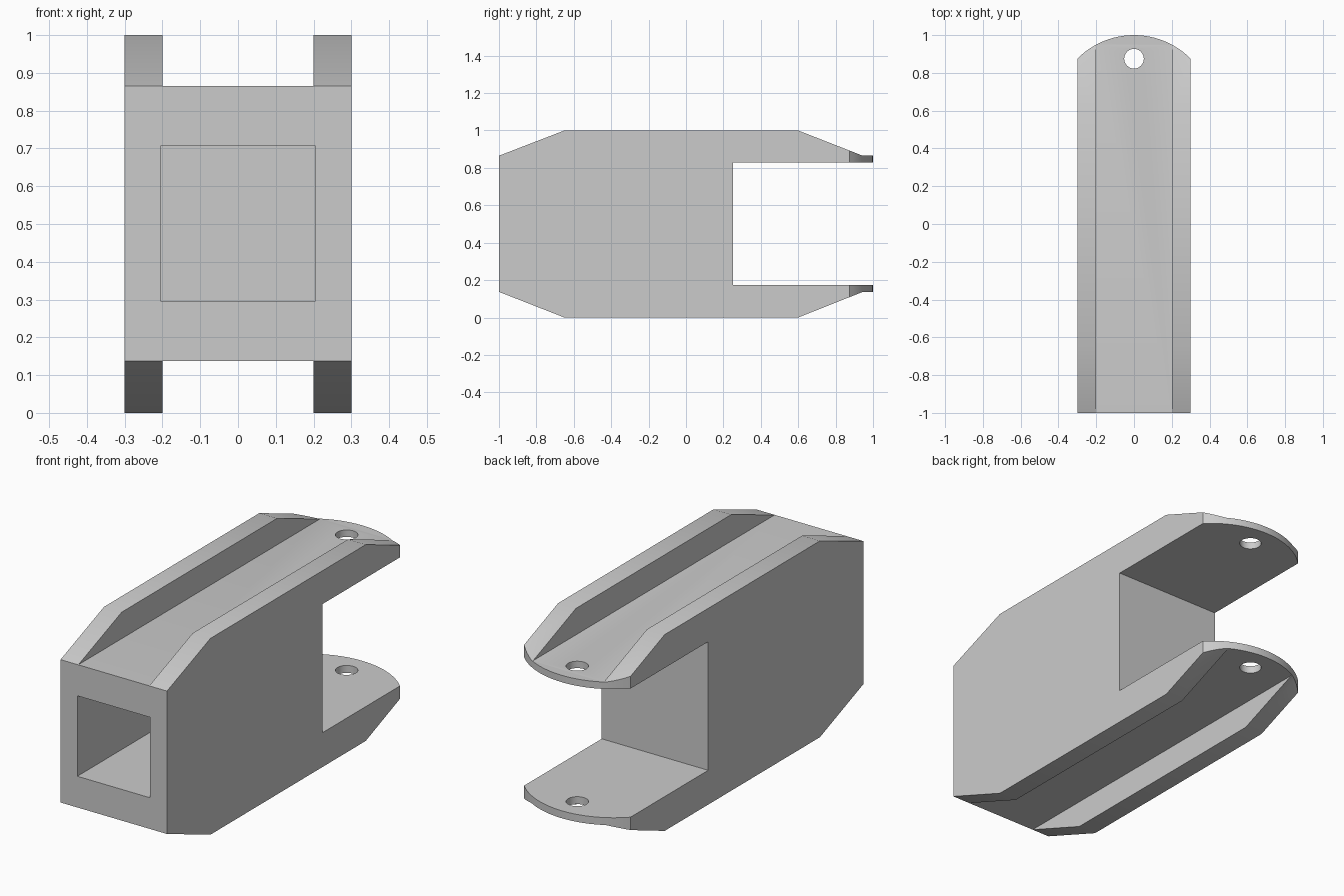
import bpy
import bmesh
import math
from mathutils import Vector

cube = bpy.data.objects.get("Cube")
if cube:
    bpy.data.objects.remove(cube, do_unlink=True)

HALF_WIDTH = 0.3
DECK_TOP, DECK_BOTTOM = 0.865, 0.137
HOLE_Y = 0.875

grey = bpy.data.materials.new("light_grey")
grey.use_nodes = True
colour = (0.6, 0.6, 0.6, 1)
grey.diffuse_color = colour
grey.node_tree.nodes["Principled BSDF"].inputs["Base Color"].default_value = colour


def prism(name, points, offset):
    """Extrude a closed outline of 3D points along an offset."""
    bm = bmesh.new()
    face = bm.faces.new([bm.verts.new(p) for p in points])
    result = bmesh.ops.extrude_face_region(bm, geom=[face])
    moved = [v for v in result["geom"] if isinstance(v, bmesh.types.BMVert)]
    bmesh.ops.translate(bm, verts=moved, vec=Vector(offset))
    bmesh.ops.recalc_face_normals(bm, faces=bm.faces)
    mesh = bpy.data.meshes.new(name)
    bm.to_mesh(mesh)
    bm.free()
    obj = bpy.data.objects.new(name, mesh)
    bpy.context.collection.objects.link(obj)
    mesh.materials.append(grey)
    return obj


def box(name, x, y, z):
    outline = [(x[0], y[0], z[0]), (x[1], y[0], z[0]), (x[1], y[1], z[0]), (x[0], y[1], z[0])]
    return prism(name, outline, (0, 0, z[1] - z[0]))


def apply_boolean(target, tool, operation="DIFFERENCE"):
    tool.hide_render = True
    mod = target.modifiers.new("cut", "BOOLEAN")
    mod.operation = operation
    mod.solver = "EXACT"
    mod.object = tool
    bpy.ops.object.select_all(action="DESELECT")
    bpy.context.view_layer.objects.active = target
    target.select_set(True)
    bpy.ops.object.modifier_apply(modifier=mod.name)
    bpy.data.objects.remove(tool, do_unlink=True)


# Body: chamfered side profile, including the side rails
upper = [(-1, DECK_TOP), (-0.65, 1), (0.6, 1), (0.945, DECK_TOP), (1.1, DECK_TOP)]
lower = [(1.1, DECK_BOTTOM), (0.945, DECK_BOTTOM), (0.6, 0), (-0.65, 0), (-1, DECK_BOTTOM)]
body = prism("clevis_body", [(-HALF_WIDTH, y, z) for y, z in upper + lower],
             (2 * HALF_WIDTH, 0, 0))

# Channels between the rails, above and below
for z in ((DECK_TOP, 1.2), (-0.2, DECK_BOTTOM)):
    apply_boolean(body, box("channel_cutter", (-0.2, 0.2), (-1.2, 1.2), z))

# Fork slot at the back and square socket at the front
apply_boolean(body, box("slot_cutter", (-0.5, 0.5), (0.25, 1.3), (0.175, 0.83)))
apply_boolean(body, box("socket_cutter", (-0.205, 0.205), (-1.2, 0), (0.296, 0.706)))

# Rounded fork ends
sag = 1 - HOLE_Y
radius = (HALF_WIDTH ** 2 + sag ** 2) / (2 * sag)
half_angle = math.asin(HALF_WIDTH / radius)
STEPS = 24
arc = []
for i in range(STEPS + 1):
    a = half_angle * (1 - 2 * i / STEPS)
    arc.append((radius * math.sin(a), 1 - radius + radius * math.cos(a), -0.2))
# Continue the ends outwards so the plan outline clears the sides
plan = [(0.5, -1.2, -0.2), (0.5, HOLE_Y - 0.2, -0.2)] + arc + \
       [(-0.5, HOLE_Y - 0.2, -0.2), (-0.5, -1.2, -0.2)]
apply_boolean(body, prism("plan_cutter", plan, (0, 0, 1.4)), "INTERSECT")

# Pin hole through both fork arms
circle = [(0.052 * math.cos(math.tau * i / 32), HOLE_Y + 0.052 * math.sin(math.tau * i / 32), -0.2)
          for i in range(32)]
apply_boolean(body, prism("pin_cutter", circle, (0, 0, 1.4)))

bpy.ops.object.shade_smooth_by_angle(angle=math.radians(30))
